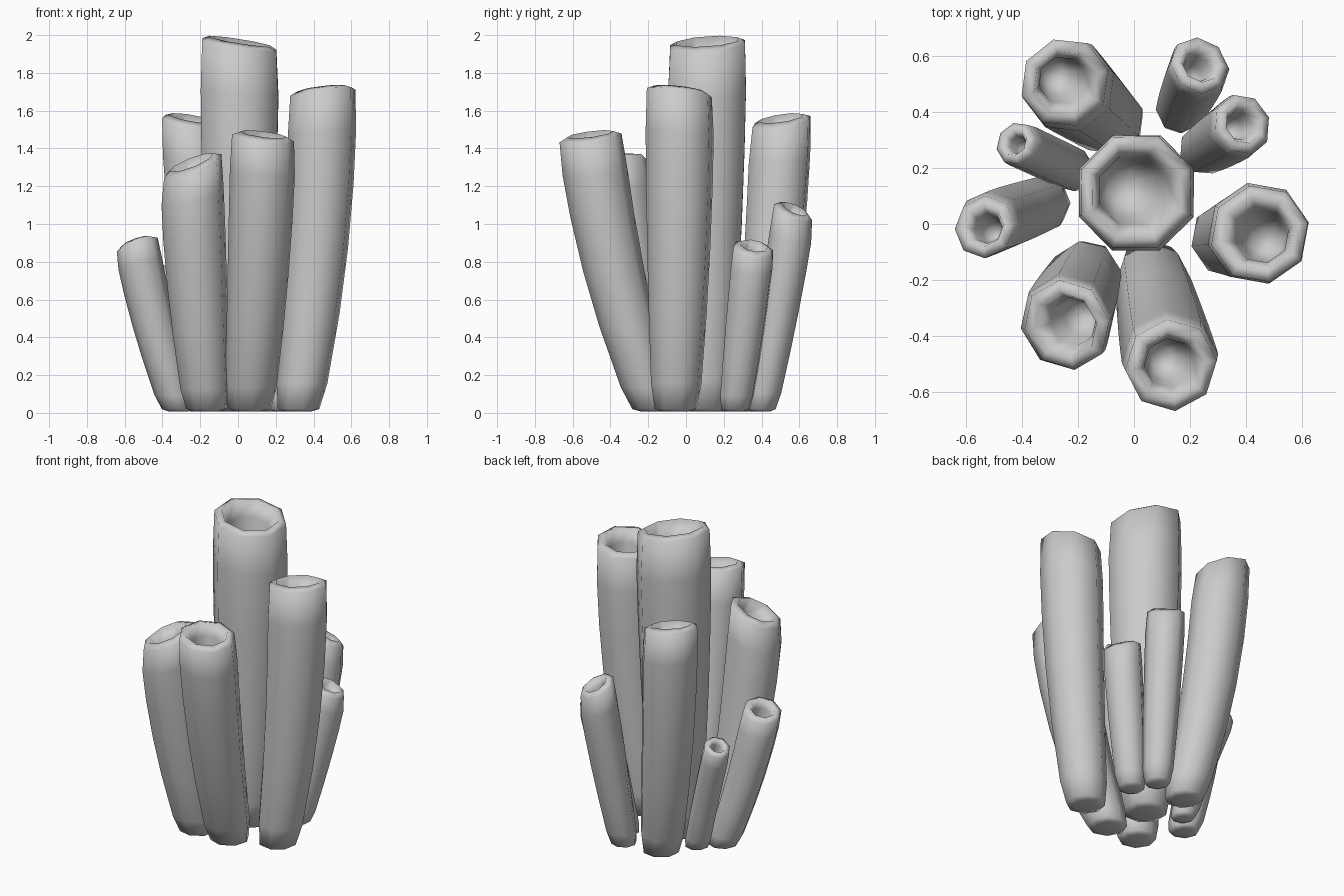
import bpy, bmesh, math
from mathutils import Vector

if "Cube" in bpy.data.objects:
    bpy.data.objects.remove(bpy.data.objects["Cube"], do_unlink=True)

grey = bpy.data.materials.new("coral_grey")
grey.use_nodes = True
COLOUR = (0.6, 0.6, 0.6, 1)
grey.diffuse_color = COLOUR
grey.node_tree.nodes["Principled BSDF"].inputs["Base Color"].default_value = COLOUR
SIDES = 8


def tube(name, base, top, tilt, bend, turn):
    """Closed-bottom hollow tube: base (x, y, r), top (x, y, z, r), mouth tilt."""
    bx, by, br = base
    tx, ty, tz, tr = top
    bm = bmesh.new()

    def ring(t, radius, drop=0.0):
        s = t * (1 + bend * (1 - t))
        centre = Vector((bx + (tx - bx) * s, by + (ty - by) * s, 0.02 + (tz - 0.02) * t))
        n = Vector((tilt[0] * t ** 3, tilt[1] * t ** 3, 1)).normalized()
        u = Vector((1, 0, 0))
        u = (u - n * u.dot(n)).normalized()
        v = n.cross(u)
        centre -= n * drop
        angles = [math.radians(turn) + math.tau * i / SIDES for i in range(SIDES)]
        return [bm.verts.new(centre + (u * math.cos(a) + v * math.sin(a)) * radius)
                for a in angles]

    def wall(t):
        return br + (tr - br) * t * (1.9 - 0.9 * t)

    hole = 0.3 + 1.2 * tr
    # Rounded foot and outer wall
    rings = [ring(0, br * 0.55, 0.012), ring(0, br * 0.88)]
    rings += [ring(t, wall(t)) for t in (0.08, 0.3, 0.5, 0.7, 0.86)]
    # Mouth lip and inner pit
    rings += [ring(1, tr * 0.95, 0.02), ring(1, tr * (hole + 0.2)),
              ring(1, tr * hole, tr * 0.45), ring(1, tr * hole * 0.85, tr),
              ring(1, tr * hole * 0.45, tr * 1.4)]
    for a, b in zip(rings, rings[1:]):
        for i in range(SIDES):
            j = (i + 1) % SIDES
            bm.faces.new((a[i], a[j], b[j], b[i]))
    bm.faces.new(rings[0][::-1])
    bm.faces.new(rings[-1])
    for f in bm.faces:
        f.smooth = True
    mesh = bpy.data.meshes.new(name)
    bm.to_mesh(mesh)
    bm.free()
    mesh.materials.append(grey)
    obj = bpy.data.objects.new(name, mesh)
    bpy.context.collection.objects.link(obj)


# Central tube and the cluster around it
tube("centre_tube", (0.0, 0.1, 0.145), (0.01, 0.113, 1.967, 0.226), (0.16, -0.07), 0, 22)
tube("back_right_tall_tube", (-0.075, 0.36, 0.125), (-0.244, 0.503, 1.56, 0.171), (0.18, -0.15), 0.7, 15)
tube("front_right_tube", (-0.165, -0.17, 0.125), (-0.247, -0.365, 1.325, 0.174), (-0.4, -0.22), 0.5, 10)
tube("front_tube", (0.06, -0.17, 0.13), (0.135, -0.508, 1.475, 0.175), (0.13, -0.13), 0.5, 5)
tube("left_tall_tube", (0.32, -0.055, 0.128), (0.447, -0.033, 1.715, 0.187), (-0.12, 0.12), 1.0, 12)
tube("right_short_tube", (-0.315, 0.075, 0.1), (-0.54, -0.007, 0.91, 0.12), (-0.35, 0.2), 0.3, 0)
tube("back_right_small_tube", (-0.21, 0.19, 0.08), (-0.43, 0.293, 0.755, 0.083), (-0.5, 0.3), -0.1, 8)
tube("back_left_short_tube", (0.24, 0.26, 0.088), (0.395, 0.36, 0.885, 0.116), (0.45, 0.2), 0.1, 18)
tube("back_left_tube", (0.16, 0.4, 0.085), (0.24, 0.575, 1.08, 0.115), (0.35, 0.45), 0.1, 4)
